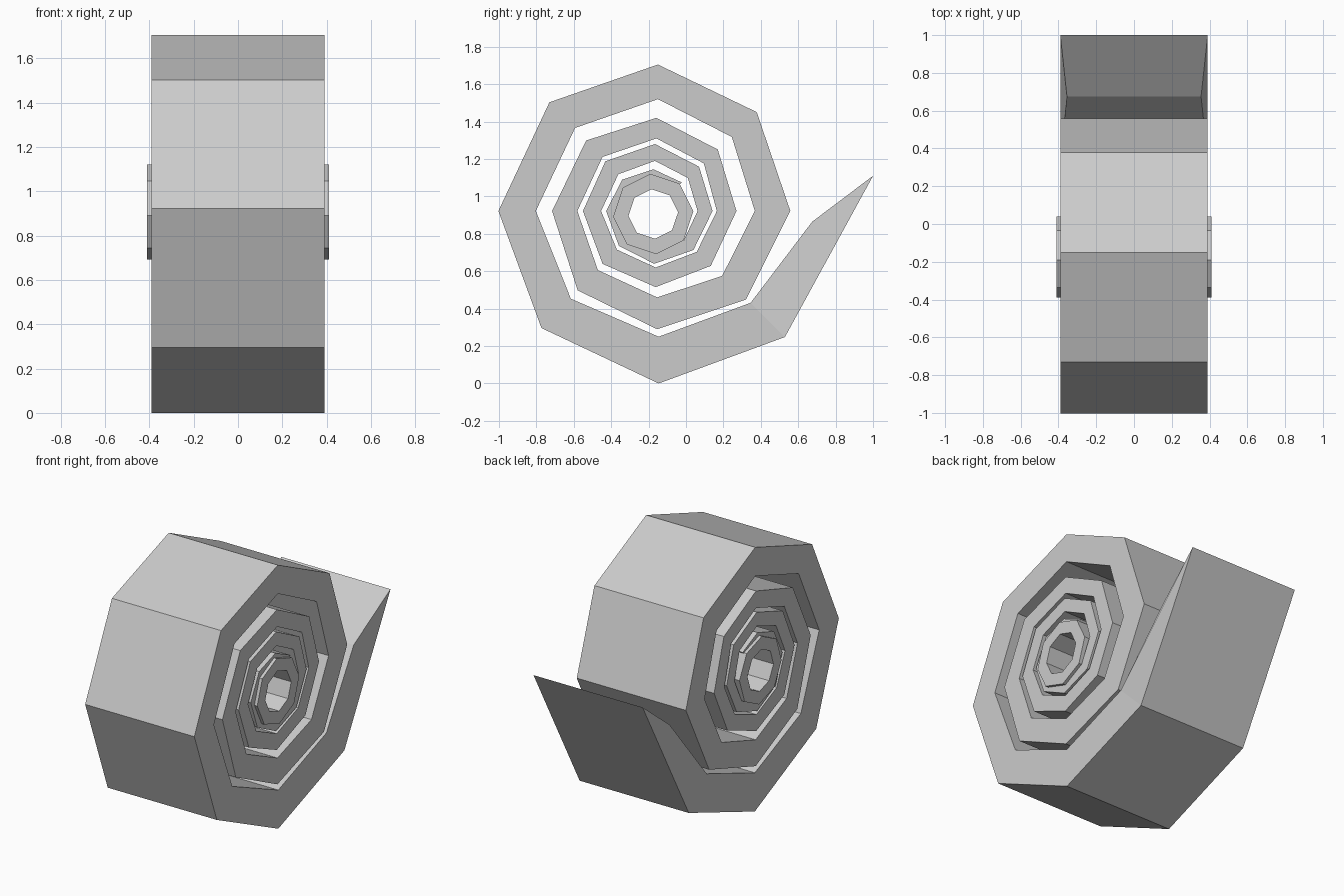
import bpy, bmesh
from math import sin, cos, radians

if "Cube" in bpy.data.objects:
    bpy.data.objects.remove(bpy.data.objects["Cube"])

HALF_W = 0.39
CZ = 0.922

# Radii of the coil every 45 degrees, from the loose end inwards
OUTER = [0.953, 0.922, 0.885, 0.855, 0.822, 0.783, 0.748, 0.71,
         0.67, 0.632, 0.60, 0.56, 0.533, 0.498, 0.465, 0.43,
         0.415, 0.407, 0.40, 0.387, 0.376, 0.358, 0.335, 0.31,
         0.295, 0.282, 0.265, 0.255, 0.237, 0.223, 0.216]
INNER = [0.694, 0.672, 0.663, 0.655, 0.628, 0.598, 0.56, 0.52,
         0.49, 0.462, 0.447, 0.425, 0.409, 0.388, 0.36, 0.325,
         0.309, 0.302, 0.292, 0.29, 0.278, 0.268, 0.25, 0.23,
         0.222, 0.215, 0.205, 0.20, 0.19, 0.18, 0.17]


def sweep(name, sections, closed):
    """Bridge rectangular sections given as (outer yz, inner yz, outer half width, inner half width)."""
    bm = bmesh.new()
    rings = []
    for (oy, oz), (iy, iz), ow, iw in sections:
        rings.append([bm.verts.new(p) for p in
                      ((-ow, oy, oz), (ow, oy, oz), (iw, iy, iz), (-iw, iy, iz))])
    count = len(rings)
    for i in range(count if closed else count - 1):
        a, b = rings[i], rings[(i + 1) % count]
        for k in range(4):
            n = (k + 1) % 4
            bm.faces.new((a[k], a[n], b[n], b[k]))
    if not closed:
        bm.faces.new(rings[0])
        bm.faces.new(rings[-1])
    bmesh.ops.recalc_face_normals(bm, faces=bm.faces)
    mesh = bpy.data.meshes.new(name)
    bm.to_mesh(mesh)
    bm.free()
    obj = bpy.data.objects.new(name, mesh)
    bpy.context.collection.objects.link(obj)
    return obj


def polar(cy, cz, r, deg):
    a = radians(deg)
    return cy + r * cos(a), cz + r * sin(a)


# Rolled sheet: pointed loose flap, then the coil winding inwards
coil = [((1.0, 1.11), (0.675, 0.865), HALF_W, 0.355)]
for i, (ro, ri) in enumerate(zip(OUTER, INNER)):
    cy = -0.145 - 0.001 * i
    angle = -45 - 45 * i
    coil.append((polar(cy, CZ, ro, angle), polar(cy, CZ, ri, angle), HALF_W, HALF_W))
sweep("rolled_sheet", coil, False)

# Hollow octagonal core, slightly wider than the sheet
core = [(polar(-0.175, 0.906, 0.215, 4 + 45 * i),
         polar(-0.175, 0.906, 0.133, 4 + 45 * i), 0.41, 0.41) for i in range(8)]
sweep("core_tube", core, True)
